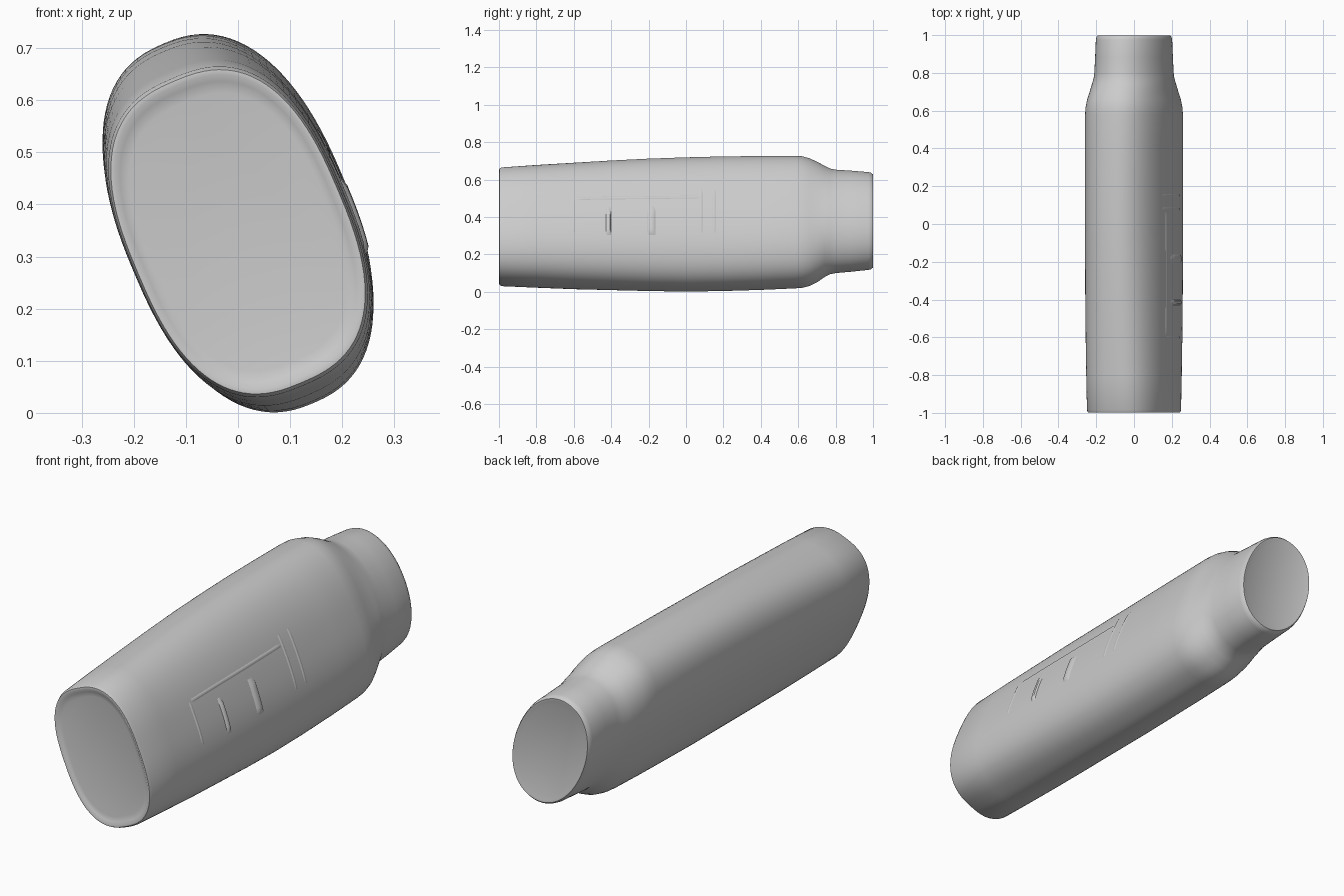
import bpy, bmesh, math
from mathutils import Vector

cube = bpy.data.objects.get("Cube")
if cube:
    bpy.data.objects.remove(cube, do_unlink=True)

grey = bpy.data.materials.new("light grey plastic")
grey.use_nodes = True
grey.diffuse_color = (0.6, 0.6, 0.6, 1)
grey.node_tree.nodes["Principled BSDF"].inputs["Base Color"].default_value = (0.6, 0.6, 0.6, 1)

TILT = math.radians(23)
S, C = math.sin(TILT), math.cos(TILT)
SEGMENTS = 96

# y, half width in x, lowest z, highest z, squareness of the oval
STATIONS = [
    (-0.985, 0.249, 0.030, 0.665, 2.6),
    (-0.80, 0.253, 0.022, 0.678, 2.55),
    (-0.60, 0.256, 0.014, 0.690, 2.5),
    (-0.40, 0.258, 0.009, 0.702, 2.45),
    (-0.20, 0.259, 0.004, 0.712, 2.4),
    (0.00, 0.260, 0.001, 0.719, 2.4),
    (0.20, 0.260, 0.004, 0.724, 2.4),
    (0.40, 0.260, 0.010, 0.726, 2.4),
    (0.58, 0.259, 0.018, 0.727, 2.4),
    (0.62, 0.256, 0.021, 0.725, 2.4),
    (0.66, 0.248, 0.031, 0.714, 2.35),
    (0.70, 0.235, 0.050, 0.696, 2.3),
    (0.74, 0.223, 0.078, 0.674, 2.2),
    (0.77, 0.214, 0.094, 0.659, 2.1),
    (0.80, 0.210, 0.100, 0.653, 2.1),
    (0.88, 0.206, 0.107, 0.648, 2.1),
    (0.975, 0.202, 0.117, 0.640, 2.1),
]


def signed_pow(v, e):
    return math.copysign(abs(v) ** e, v)


def section_point(station, t, scale=1.0):
    """Point at angle t on the tilted oval that fits the station's extents."""
    y, hx, lo, hi, p = station
    q = p / (p - 1)
    hz = (hi - lo) / 2
    sq, cq = S ** q, C ** q
    det = cq * cq - sq * sq
    a = ((hz ** q * cq - hx ** q * sq) / det) ** (1 / q)
    b = ((hx ** q * cq - hz ** q * sq) / det) ** (1 / q)
    u = scale * a * signed_pow(math.cos(t), 2 / p)
    v = scale * b * signed_pow(math.sin(t), 2 / p)
    return Vector((-S * u + C * v, y, (lo + hi) / 2 + C * u + S * v))


def station_at(y):
    for s0, s1 in zip(STATIONS, STATIONS[1:]):
        if y <= s1[0]:
            f = (y - s0[0]) / (s1[0] - s0[0])
            return tuple(m + (n - m) * f for m, n in zip(s0, s1))
    return STATIONS[-1]


def finish(bm, name):
    mesh = bpy.data.meshes.new(name)
    bm.to_mesh(mesh)
    bm.free()
    mesh.materials.append(grey)
    obj = bpy.data.objects.new(name, mesh)
    bpy.context.collection.objects.link(obj)
    bpy.ops.object.select_all(action='DESELECT')
    obj.select_set(True)
    bpy.context.view_layer.objects.active = obj
    bpy.ops.object.shade_smooth_by_angle(angle=math.radians(50))
    return obj


# Bottle: loft of tilted ovals, with rolled rims and dished ends
first, last = STATIONS[0], STATIONS[-1]
rings = [((y,) + first[1:], k) for y, k in
         ((-0.988, 0.84), (-0.992, 0.91), (-0.999, 0.95), (-0.998, 0.98))]
rings += [(s, 1.0) for s in STATIONS]
rings += [((y,) + last[1:], k) for y, k in
          ((0.990, 0.985), (0.999, 0.955), (0.998, 0.91), (0.992, 0.84))]
bm = bmesh.new()
loops = [[bm.verts.new(section_point(s, math.tau * i / SEGMENTS, k)) for i in range(SEGMENTS)]
         for s, k in rings]
for r0, r1 in zip(loops, loops[1:]):
    for i in range(SEGMENTS):
        j = (i + 1) % SEGMENTS
        bm.faces.new((r0[i], r0[j], r1[j], r1[i]))
bm.faces.new(loops[0])
bm.faces.new(loops[-1])
bmesh.ops.recalc_face_normals(bm, faces=bm.faces)
finish(bm, "bottle_body")


# Shallow ridges moulded into the left side, following the surface
def ridge(name, y0, y1, deg0, deg1, height, ny=4, nt=8):
    bm = bmesh.new()
    grid = []
    for i in range(ny + 1):
        y = y0 + (y1 - y0) * i / ny
        row = []
        for j in range(nt + 1):
            t = math.radians(deg0 + (deg1 - deg0) * j / nt)
            edge = i in (0, ny) or j in (0, nt)
            lift = -0.002 if edge else height
            row.append(bm.verts.new(section_point(station_at(y), t) + Vector((C, 0, S)) * lift))
        grid.append(row)
    for i in range(ny):
        for j in range(nt):
            bm.faces.new((grid[i][j], grid[i][j + 1], grid[i + 1][j + 1], grid[i + 1][j]))
    finish(bm, name)


ridge("panel_top_ridge", -0.60, 0.08, 81, 84, 0.002, ny=24, nt=4)
ridge("panel_front_ridge", -0.61, -0.59, 81, 108, 0.002)
for n, y in enumerate((0.07, 0.14)):
    ridge(f"panel_back_ridge_{n + 1}", y, y + 0.02, 74, 110, 0.002)
for n, (y, w) in enumerate(((-0.43, 0.03), (-0.21, 0.05))):
    ridge(f"raised_mark_{n + 1}", y, y + w, 88, 110, 0.007)
